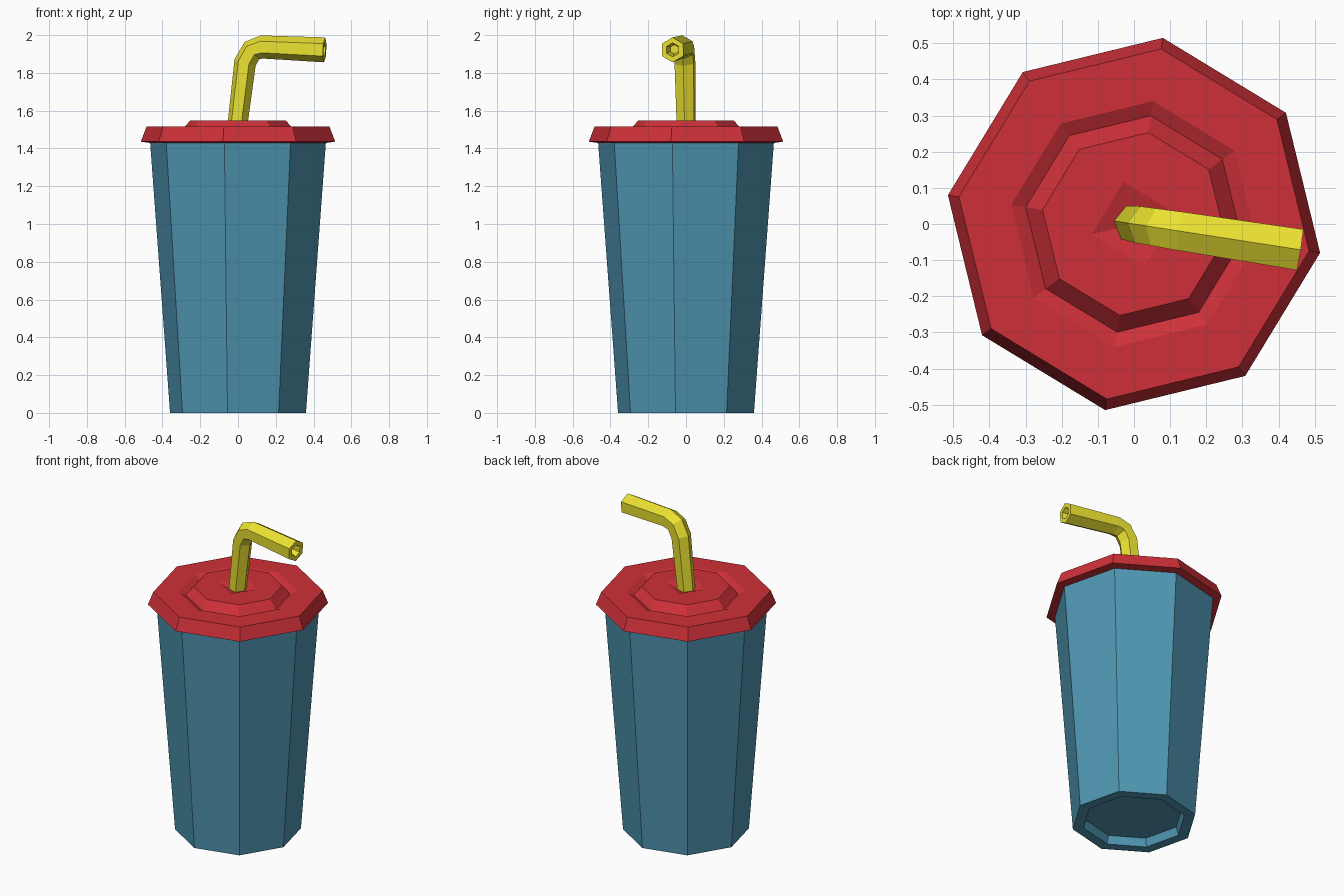
import bpy, bmesh
from math import cos, sin, pi, radians
from mathutils import Vector

if "Cube" in bpy.data.objects:
    bpy.data.objects.remove(bpy.data.objects["Cube"])

TURN = radians(-8.8)   # whole cup is turned slightly about z


def material(name, rgb):
    m = bpy.data.materials.new(name)
    m.diffuse_color = (*rgb, 1)
    m.use_nodes = True
    m.node_tree.nodes["Principled BSDF"].inputs["Base Color"].default_value = m.diffuse_color
    return m


def ring(bm, n, radius, z, offset=0.0):
    return [bm.verts.new((radius * cos(offset + 2 * pi * i / n),
                          radius * sin(offset + 2 * pi * i / n), z)) for i in range(n)]


def skin(bm, rings):
    for a, b in zip(rings, rings[1:]):
        for i in range(len(a)):
            j = (i + 1) % len(a)
            bm.faces.new((a[i], a[j], b[j], b[i]))


def finish(bm, name, mat):
    bmesh.ops.recalc_face_normals(bm, faces=bm.faces[:])
    me = bpy.data.meshes.new(name)
    bm.to_mesh(me)
    bm.free()
    me.materials.append(mat)
    ob = bpy.data.objects.new(name, me)
    ob.rotation_euler.z = TURN
    bpy.context.collection.objects.link(ob)
    return ob


blue = material("cup_blue", (0.08, 0.31, 0.45))
red = material("lid_red", (0.62, 0.03, 0.04))
yellow = material("straw_yellow", (0.83, 0.76, 0.03))

# Cup: tapered octagon with a recessed base
bm = bmesh.new()
profile = [(0.285, 0.05), (0.30, 0), (0.364, 0), (0.471, 1.435)]
rings = [ring(bm, 8, r, z) for r, z in profile]
skin(bm, rings)
bm.faces.new(rings[0])
bm.faces.new(rings[-1])
finish(bm, "cup", blue)

# Lid: flared rim, shallow groove and raised centre
bm = bmesh.new()
profile = [(0.465, 1.428), (0.521, 1.436), (0.49, 1.515),
           (0.344, 1.515), (0.303, 1.495), (0.256, 1.548)]
rings = [ring(bm, 8, r, z) for r, z in profile]
skin(bm, rings)
bm.faces.new(rings[0])
# Square dimple around the straw
square = ring(bm, 4, 0.12, 1.548, radians(22.5))
loops = []
for loop in (rings[-1], square):
    for i, v in enumerate(loop):
        w = loop[(i + 1) % len(loop)]
        loops.append(bm.edges.get((v, w)) or bm.edges.new((v, w)))
bmesh.ops.triangle_fill(bm, use_beauty=True, edges=loops, normal=(0, 0, 1))
tip = bm.verts.new((0, 0, 1.518))
for i in range(4):
    bm.faces.new((square[i], square[(i + 1) % 4], tip))
finish(bm, "lid", red)

# Straw: hexagonal tube swept along a bent path (x, z, radius, tilt of section)
bm = bmesh.new()
path = [(-0.006, 1.50, 0.053, 84), (0.038, 1.855, 0.059, 73),
        (0.075, 1.919, 0.060, 42), (0.132, 1.937, 0.062, 8),
        (0.464, 1.922, 0.066, -2.5),
        (0.464, 1.922, 0.037, -2.5), (0.40, 1.925, 0.024, -2.5)]
rings = []
for x, z, r, tilt in path:
    t = radians(tilt)
    up = Vector((-sin(t), 0, cos(t)))
    side = Vector((0, 1, 0))
    rings.append([bm.verts.new(Vector((x, 0, z)) + r * (up * cos(k * pi / 3) + side * sin(k * pi / 3)))
                  for k in range(6)])
skin(bm, rings)
bm.faces.new(rings[0])
bm.faces.new(rings[-1])
finish(bm, "straw", yellow)
